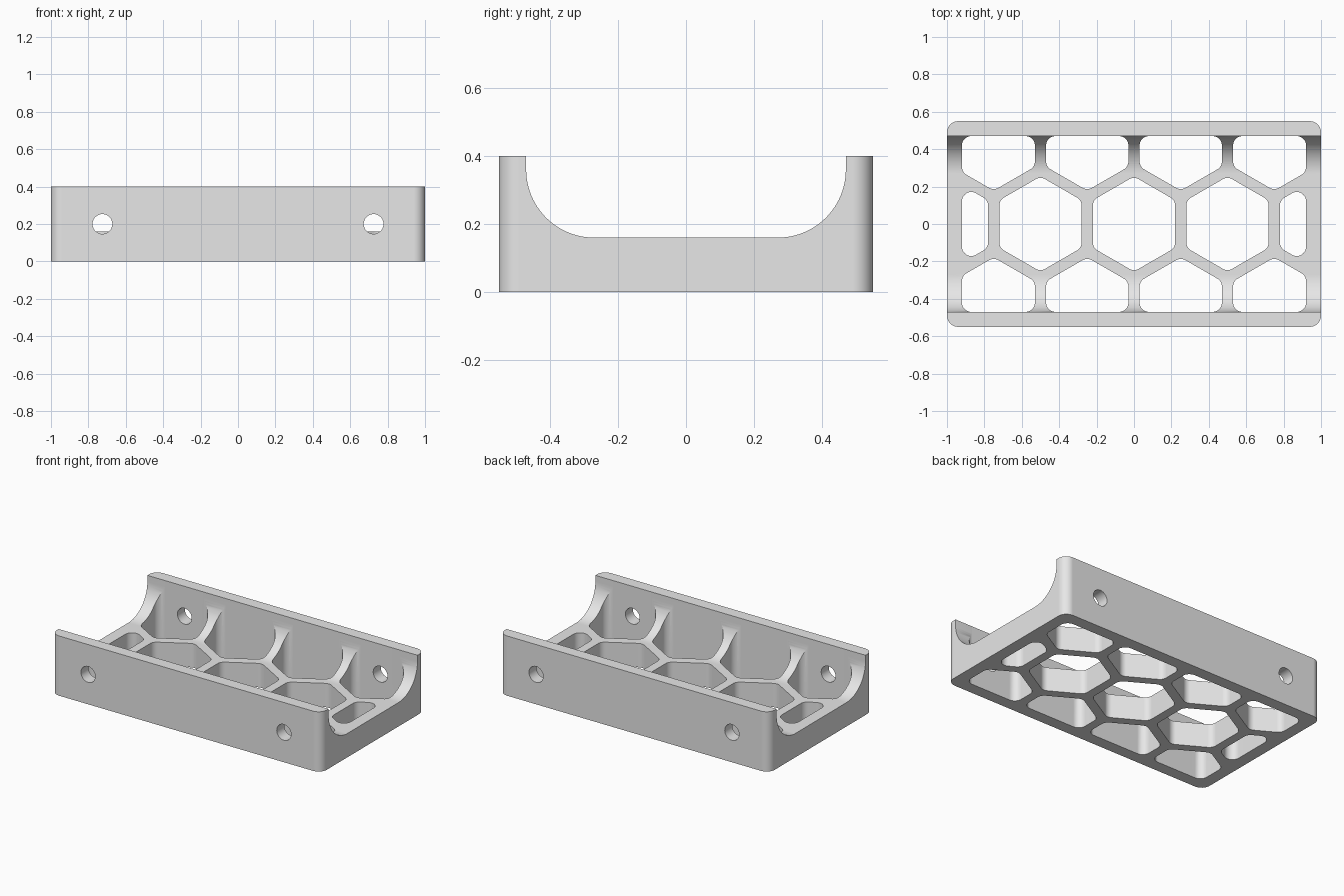
import bpy, bmesh, math
from mathutils import Vector

if "Cube" in bpy.data.objects:
    bpy.data.objects.remove(bpy.data.objects["Cube"], do_unlink=True)

LENGTH, WIDTH, HEIGHT = 2.0, 1.1, 0.4
FLOOR = 0.16            # top of the honeycomb floor
INNER_X, INNER_Y = 0.92, 0.47
PITCH, WALL = 0.5, 0.06
SWEEP = 0.2             # radius between floor and side walls


def clip(points, normal, limit):
    """Keep the part of a convex outline where point . normal <= limit."""
    result = []
    for i, a in enumerate(points):
        b = points[(i + 1) % len(points)]
        da, db = a.dot(normal) - limit, b.dot(normal) - limit
        if da <= 0:
            result.append(a)
        if da * db < 0:
            result.append(a.lerp(b, da / (da - db)))
    return result


def fillet(points, radius, steps=8):
    """Round every corner of a convex counter-clockwise outline."""
    result = []
    for i, p in enumerate(points):
        d_in = (p - points[i - 1]).normalized()
        d_out = (points[(i + 1) % len(points)] - p).normalized()
        turn = math.acos(max(-1, min(1, d_in.dot(d_out))))
        start = p - d_in * radius * math.tan(turn / 2)
        side = Vector((-d_in.y, d_in.x))
        for k in range(steps + 1):
            t = turn * k / steps
            result.append(start + side * radius * (1 - math.cos(t)) + d_in * radius * math.sin(t))
    return result


def prisms(name, outlines, place, low, high):
    """Extrude outlines from low to high; place maps (u, v, w) to a position."""
    bm = bmesh.new()
    for outline in outlines:
        bottom = [bm.verts.new(place(p.x, p.y, low)) for p in outline]
        top = [bm.verts.new(place(p.x, p.y, high)) for p in outline]
        bm.faces.new(bottom[::-1])
        bm.faces.new(top)
        for i in range(len(outline)):
            j = (i + 1) % len(outline)
            bm.faces.new((bottom[i], bottom[j], top[j], top[i]))
    bmesh.ops.recalc_face_normals(bm, faces=bm.faces)
    mesh = bpy.data.meshes.new(name)
    bm.to_mesh(mesh)
    bm.free()
    obj = bpy.data.objects.new(name, mesh)
    bpy.context.collection.objects.link(obj)
    return obj


def rectangle(x, y):
    return [Vector(p) for p in ((-x, -y), (x, -y), (x, y), (-x, y))]


def upright(u, v, w):
    return (u, v, w)


def lengthwise(u, v, w):
    return (w, u, v)


def crosswise(u, v, w):
    return (u, w, v)


# Block with rounded upright corners
tray = prisms("honeycomb_tray", [fillet(rectangle(LENGTH / 2, WIDTH / 2), 0.06)], upright, 0, HEIGHT)

# Trough with swept lower corners
arc = [Vector((INNER_Y - SWEEP + SWEEP * math.sin(t), FLOOR + SWEEP - SWEEP * math.cos(t)))
       for t in (math.radians(90 * k / 24) for k in range(25))]
right = arc + [Vector((INNER_Y, HEIGHT + 0.2))]
left = [Vector((-p.x, p.y)) for p in reversed(right)]
trough = prisms("trough_cutter", [right + left], lengthwise, -1.2, 1.2)

# Honeycomb openings, trimmed by the frame and rounded
hex_radius = (PITCH - WALL) / math.sqrt(3)
cells = []
for row in (-1, 0, 1):
    for column in range(-2, 3):
        center = Vector(((column + row * row * 0.5) * PITCH, row * PITCH * math.sqrt(3) / 2))
        cell = [center + hex_radius * Vector((math.cos(a), math.sin(a)))
                for a in (math.radians(30 + 60 * k) for k in range(6))]
        for normal, limit in (((1, 0), INNER_X), ((-1, 0), INNER_X),
                              ((0, 1), INNER_Y), ((0, -1), INNER_Y)):
            cell = clip(cell, Vector(normal), limit)
        if len(cell) > 3 and abs(center.x) < 1.1:
            cells.append(fillet(cell, 0.05))
openings = prisms("opening_cutter", cells, upright, -0.2, HEIGHT + 0.1)

# Screw holes through both side walls
circles = [[Vector((x + 0.053 * math.cos(a), 0.2 + 0.053 * math.sin(a)))
            for a in (math.tau * k / 40 for k in range(40))] for x in (-0.725, 0.725)]
front_holes = prisms("front_hole_cutter", circles, crosswise, -0.7, -0.4)
back_holes = prisms("back_hole_cutter", circles, crosswise, 0.4, 0.7)

# Cut everything and remove the cutters
bpy.ops.object.select_all(action='DESELECT')
bpy.context.view_layer.objects.active = tray
tray.select_set(True)
for cutter in (trough, openings, front_holes, back_holes):
    cutter.hide_render = True
    cut = tray.modifiers.new("cut", 'BOOLEAN')
    cut.operation = 'DIFFERENCE'
    cut.solver = 'EXACT'
    cut.object = cutter
    bpy.ops.object.modifier_apply(modifier=cut.name)
    bpy.data.objects.remove(cutter, do_unlink=True)

# Single grey finish, smooth curves with crisp edges
grey = bpy.data.materials.new("light_grey")
grey.use_nodes = True
grey.diffuse_color = (0.8, 0.8, 0.8, 1)
grey.node_tree.nodes["Principled BSDF"].inputs["Base Color"].default_value = (0.8, 0.8, 0.8, 1)
tray.data.materials.clear()
tray.data.materials.append(grey)
bpy.ops.object.shade_smooth_by_angle(angle=math.radians(30))
weighted = tray.modifiers.new("even_shading", 'WEIGHTED_NORMAL')
weighted.keep_sharp = True
